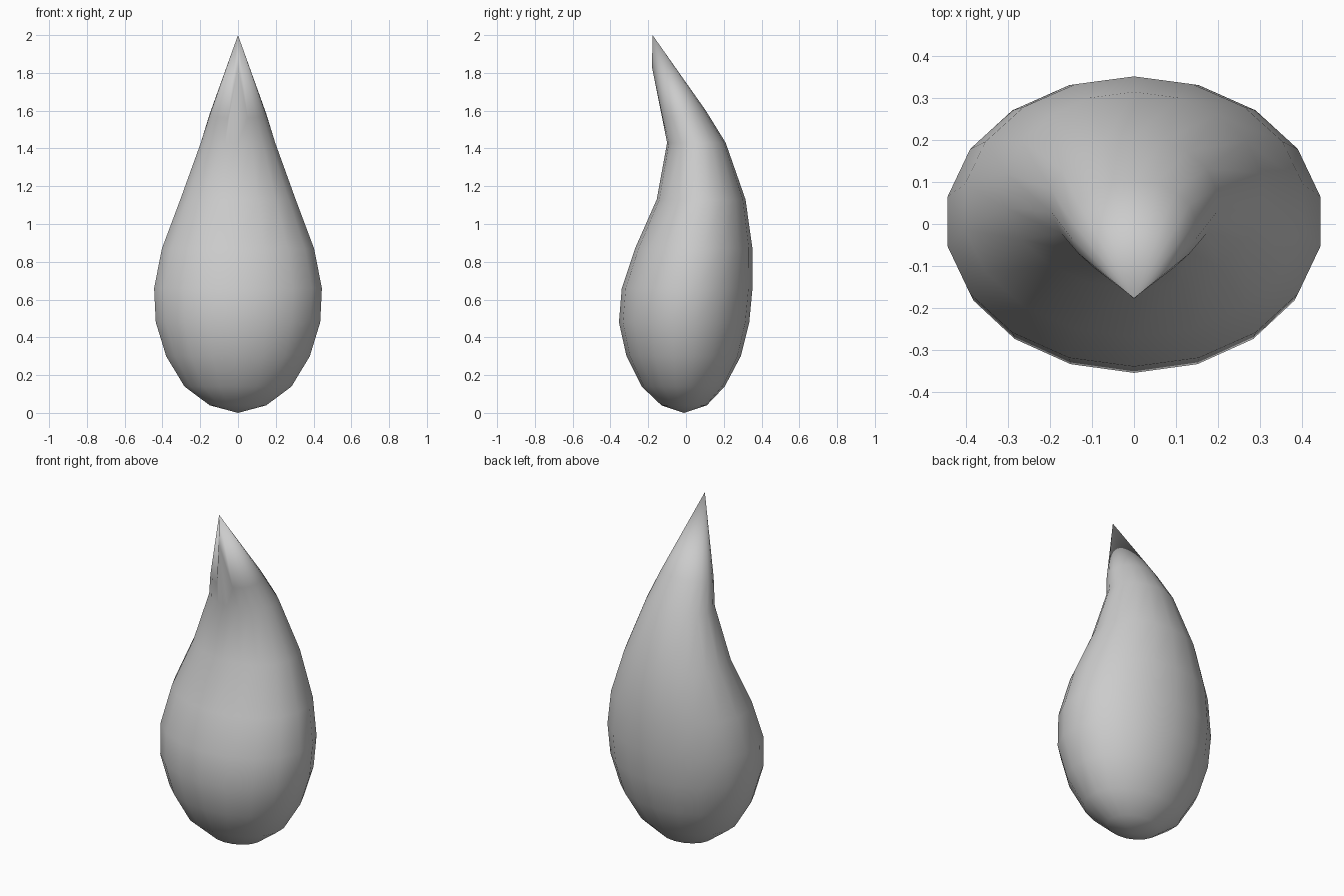
import bpy, bmesh, math

if "Cube" in bpy.data.objects:
    bpy.data.objects.remove(bpy.data.objects["Cube"])

SEG = 18
# Ring profile: z, half width in x, front y, back y
RINGS = [
    (0.04, 0.152, -0.13, 0.11),
    (0.14, 0.288, -0.235, 0.205),
    (0.30, 0.386, -0.315, 0.29),
    (0.48, 0.442, -0.355, 0.335),
    (0.66, 0.451, -0.34, 0.352),
    (0.87, 0.409, -0.27, 0.352),
    (1.13, 0.310, -0.155, 0.315),
    (1.43, 0.200, -0.10, 0.21),
    (1.58, 0.152, -0.13, 0.105),
]

bm = bmesh.new()
bottom = bm.verts.new((0, -0.01, 0))
tip = bm.verts.new((0, -0.177, 2))

# Elliptical cross-sections, first vertex at the front
loops = []
for z, rx, yf, yb in RINGS:
    cy, ry = (yf + yb) / 2, (yb - yf) / 2
    loops.append([bm.verts.new((rx * math.sin(a), cy - ry * math.cos(a), z))
                  for a in (2 * math.pi * i / SEG for i in range(SEG))])

# Last ring leans slightly; its front vertex is lifted into a ridge under the tip
for i, v in enumerate(loops[-1]):
    v.co.z -= 0.02 * math.cos(2 * math.pi * i / SEG)
loops[-1][0].co = (0, -0.18, 1.83)

# Skin: bottom fan, side bands, pointed tip fan
for i in range(SEG):
    j = (i + 1) % SEG
    bm.faces.new((bottom, loops[0][j], loops[0][i]))
    for a, b in zip(loops, loops[1:]):
        bm.faces.new((a[i], a[j], b[j], b[i]))
    bm.faces.new((loops[-1][i], loops[-1][j], tip))
for f in bm.faces:
    f.smooth = True

mesh = bpy.data.meshes.new("flame_drop")
bm.to_mesh(mesh)
bm.free()
bpy.context.collection.objects.link(bpy.data.objects.new("flame_drop", mesh))
